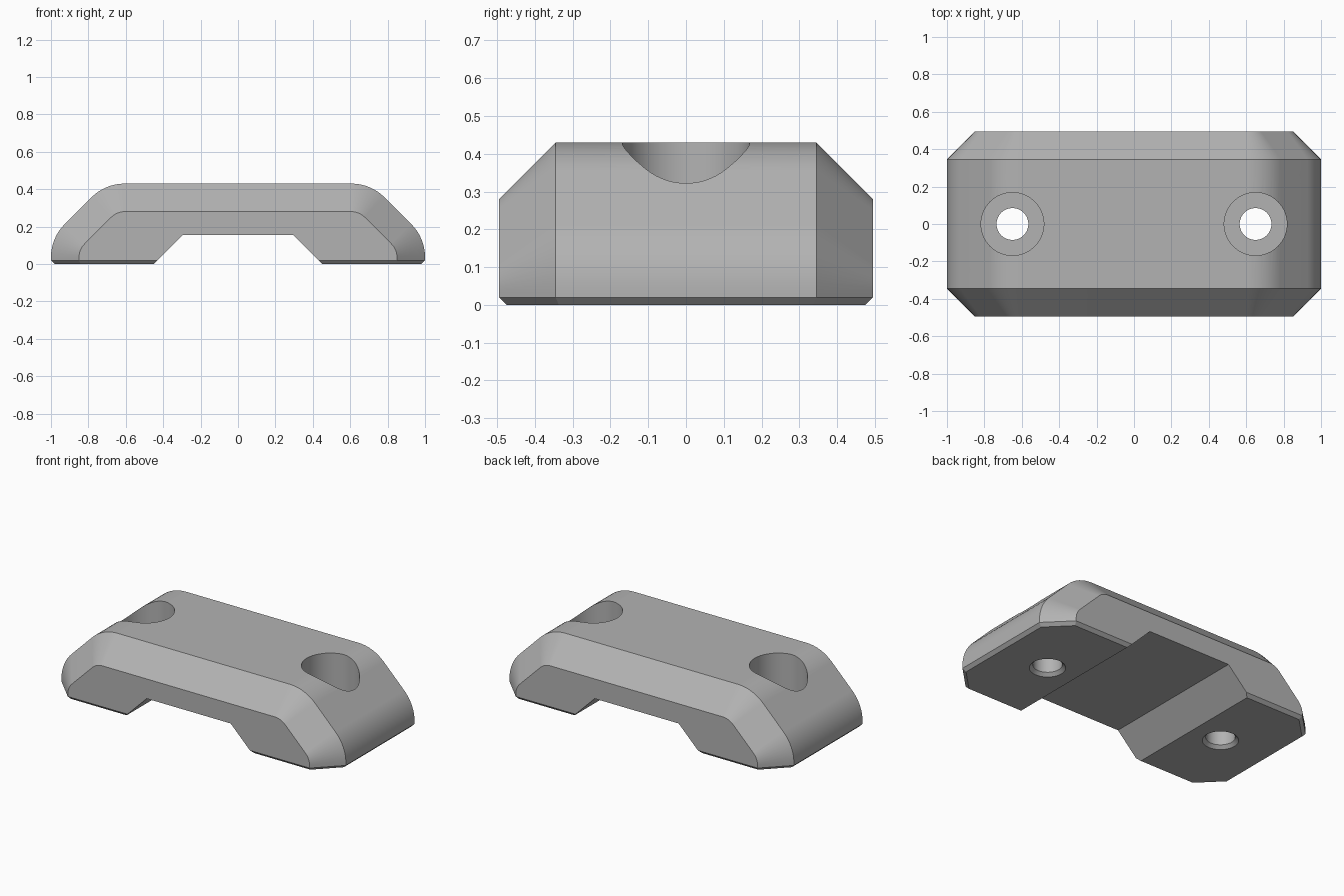
import bpy, bmesh, math

cube = bpy.data.objects.get("Cube")
if cube:
    bpy.data.objects.remove(cube, do_unlink=True)

# Plain grey material
grey = bpy.data.materials.new("plain grey")
grey.use_nodes = True
colour = (0.45, 0.45, 0.45, 1)
grey.diffuse_color = colour
grey.node_tree.nodes["Principled BSDF"].inputs["Base Color"].default_value = colour

CHAMFER = 0.02
MITRE = CHAMFER * math.tan(math.pi / 8)
ARC_STEPS = 8
DIAGONAL = 1.14          # x + z along the sloped shoulder


def arc(cx, cz, radius, start, end):
    """Points along an arc, angles in degrees."""
    angles = [math.radians(start + (end - start) * i / ARC_STEPS) for i in range(ARC_STEPS + 1)]
    return [(cx + radius * math.cos(a), cz + radius * math.sin(a)) for a in angles]


def half_profile(inset, foot_x):
    """Right half of the cross-section, from the recess round to the top."""
    radius = 0.25 - inset
    side, top = 1 - inset, 0.43 - inset
    diagonal = DIAGONAL - inset * math.sqrt(2)
    reach = radius * math.tan(math.pi / 8)
    points = [(0.295, 0.155), (0.43, CHAMFER), (0.45, 0), (foot_x, 0), (side, CHAMFER)]
    points += arc(side - radius, diagonal - side - reach, radius, 0, 45)
    points += arc(diagonal - top - reach, top - radius, radius, 45, 90)
    return points


def make_object(name, bm):
    bmesh.ops.recalc_face_normals(bm, faces=bm.faces)
    mesh = bpy.data.meshes.new(name)
    bm.to_mesh(mesh)
    bm.free()
    obj = bpy.data.objects.new(name, mesh)
    bpy.context.collection.objects.link(obj)
    mesh.materials.append(grey)
    return obj


# Bracket body: cross-sections joined from front to back
bm = bmesh.new()
rings = []
for y, foot_y, inset, foot_x in (
        (-0.495, -0.475, 0.15, 0.85 - MITRE),
        (-0.345, -0.345 + MITRE, 0, 0.98),
        (0.345, 0.345 - MITRE, 0, 0.98),
        (0.495, 0.475, 0.15, 0.85 - MITRE)):
    half = half_profile(inset, foot_x)
    outline = half + [(-x, z) for x, z in reversed(half)]
    rings.append([bm.verts.new((x, foot_y if z == 0 else y, z)) for x, z in outline])
count = len(rings[0])
for a, b in zip(rings, rings[1:]):
    for i in range(count):
        j = (i + 1) % count
        bm.faces.new((a[i], a[j], b[j], b[i]))

# End walls, with the small chamfer below each foot
for ring in (rings[0], rings[-1]):
    feet = (2, 3, count - 3, count - 4)
    bm.faces.new([v for i, v in enumerate(ring) if i not in feet])
    bm.faces.new(ring[1:5])
    bm.faces.new(ring[count - 5:count - 1])
body = make_object("bracket_body", bm)


# Screw holes: counterbored above, chamfered below
def hole_cutter(name, x):
    profile = [(0.125, -0.02), (0.085, 0.02), (0.085, 0.15), (0.168, 0.15), (0.168, 0.6)]
    sides = 64
    bm = bmesh.new()
    loops = []
    for r, z in profile:
        ring = [2 * math.pi * i / sides for i in range(sides)]
        loops.append([bm.verts.new((x + r * math.cos(t), r * math.sin(t), z)) for t in ring])
    for a, b in zip(loops, loops[1:]):
        for i in range(sides):
            j = (i + 1) % sides
            bm.faces.new((a[i], a[j], b[j], b[i]))
    bm.faces.new(loops[0])
    bm.faces.new(loops[-1])
    cutter = make_object(name, bm)
    cutter.hide_render = True
    return cutter


bpy.ops.object.select_all(action="DESELECT")
bpy.context.view_layer.objects.active = body
body.select_set(True)
for name, x in (("left_hole_cutter", 0.65), ("right_hole_cutter", -0.65)):
    cutter = hole_cutter(name, x)
    cut = body.modifiers.new(name, "BOOLEAN")
    cut.operation = "DIFFERENCE"
    cut.solver = "EXACT"
    cut.object = cutter
    bpy.ops.object.modifier_apply(modifier=cut.name)
    bpy.data.objects.remove(cutter, do_unlink=True)

# Smooth the rounded shoulders and hole walls, keep crisp edges
bpy.ops.object.shade_smooth_by_angle(angle=math.radians(25))
weighted = body.modifiers.new("weighted_normals", "WEIGHTED_NORMAL")
weighted.keep_sharp = True
